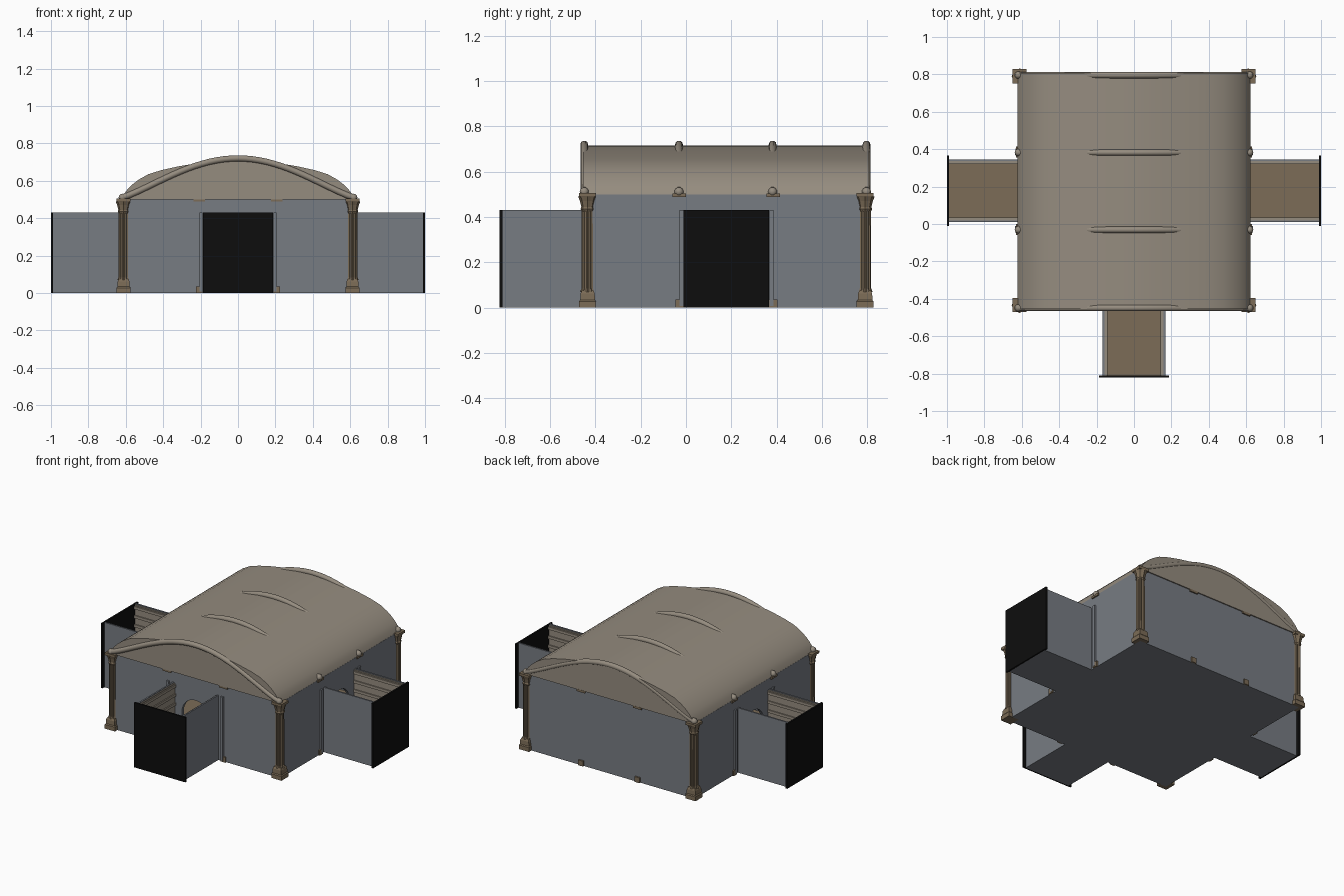
import bpy, bmesh
from math import sin, cos, pi, radians
from mathutils import Matrix, Vector

if "Cube" in bpy.data.objects:
    bpy.data.objects.remove(bpy.data.objects["Cube"], do_unlink=True)


def material(name, rgb):
    m = bpy.data.materials.new(name)
    m.use_nodes = True
    m.diffuse_color = (*rgb, 1)
    bsdf = m.node_tree.nodes["Principled BSDF"]
    bsdf.inputs["Base Color"].default_value = (*rgb, 1)
    bsdf.inputs["Roughness"].default_value = 0.8
    return m


STONE = material("taupe stone", (0.30, 0.262, 0.212))
GREY = material("blue grey wall", (0.185, 0.20, 0.225))
BROWN = material("brown stone", (0.20, 0.15, 0.095))
BLACK = material("black", (0.004, 0.004, 0.004))

# Hall dimensions, measured from the hall centre
HALF, WALL_H, CORRIDOR_H, END = 0.623, 0.5, 0.43, 1.0
CENTRE = Matrix.Translation((0, 0.178, 0))


def finish(name, bm, mat, matrix=Matrix(), smooth=False):
    bmesh.ops.recalc_face_normals(bm, faces=bm.faces)
    me = bpy.data.meshes.new(name)
    bm.to_mesh(me)
    bm.free()
    me.materials.append(mat)
    me.transform(CENTRE @ matrix)
    ob = bpy.data.objects.new(name, me)
    bpy.context.collection.objects.link(ob)
    if smooth:
        bpy.ops.object.select_all(action="DESELECT")
        ob.select_set(True)
        bpy.context.view_layer.objects.active = ob
        bpy.ops.object.shade_smooth_by_angle(angle=radians(35))
    return ob


def box(name, x, y, z, mat, matrix=Matrix()):
    """Box from (low, high) ranges on each axis."""
    bm = bmesh.new()
    bmesh.ops.create_cube(bm, size=1)
    for v in bm.verts:
        v.co = Vector([r[0] if c < 0 else r[1] for c, r in zip(v.co, (x, y, z))])
    return finish(name, bm, mat, matrix)


def prism(name, outline, y, mat, matrix=Matrix(), smooth=False):
    """Outline in x and z, extruded along y."""
    bm = bmesh.new()
    face = bm.faces.new([bm.verts.new((px, y[0], pz)) for px, pz in outline])
    ext = bmesh.ops.extrude_face_region(bm, geom=[face], use_keep_orig=True)
    verts = [g for g in ext["geom"] if isinstance(g, bmesh.types.BMVert)]
    bmesh.ops.translate(bm, verts=verts, vec=(0, y[1] - y[0], 0))
    return finish(name, bm, mat, matrix, smooth)


def stack(name, rings, sides, mat, matrix=Matrix(), flute=1.0, turn=0.0):
    """Rings of (radius, height) joined into a column part."""
    bm = bmesh.new()
    loops = []
    for r, z in rings:
        loop = []
        for i in range(sides):
            a = turn + 2 * pi * i / sides
            k = r * (flute if i % 2 else 1)
            loop.append(bm.verts.new((k * cos(a), k * sin(a), z)))
        loops.append(loop)
    for low, high in zip(loops, loops[1:]):
        for i in range(sides):
            j = (i + 1) % sides
            bm.faces.new((low[i], low[j], high[j], high[i]))
    bm.faces.new(loops[0])
    bm.faces.new(loops[-1])
    return finish(name, bm, mat, matrix)


# Hall floor
box("hall_floor_slab", (-HALF, HALF), (-HALF, HALF), (0, 0.008), GREY)
box("hall_floor_paving", (-0.6, 0.6), (-0.6, 0.6), (0.008, 0.012), BROWN)

# Arched doorway wall outline
DOOR_R, SPRING = 0.1, 0.25
arch = [(-DOOR_R * cos(pi * i / 16), SPRING + DOOR_R * sin(pi * i / 16))
        for i in range(17)]
door_wall = [(-HALF, 0.008), (-DOOR_R, 0.008), *arch, (DOOR_R, 0.008),
             (HALF, 0.008), (HALF, WALL_H), (-HALF, WALL_H)]


def entrance(side, turn):
    """Doorway wall with an open-topped corridor closed by a black end."""
    prism(side + "_wall", door_wall, (-HALF, -HALF + 0.02), GREY, turn)
    box(side + "_corridor_slab", (-0.168, 0.168), (-END + 0.01, -HALF),
        (0, 0.008), GREY, turn)
    box(side + "_corridor_paving", (-0.15, 0.15), (-END + 0.01, -HALF),
        (0.008, 0.012), BROWN, turn)
    box(side + "_end_panel", (-0.188, 0.188), (-END, -END + 0.012),
        (0, CORRIDOR_H), BLACK, turn)
    for s in (-1, 1):
        def span(a, b):
            return tuple(sorted((s * a, s * b)))
        box(side + "_corridor_wall", span(0.158, 0.168), (-END + 0.01, -HALF),
            (0.004, CORRIDOR_H), GREY, turn)
        box(side + "_corridor_lining", span(0.15, 0.158), (-END + 0.012, -HALF),
            (0.008, CORRIDOR_H - 0.005), STONE, turn)
        for z in (0.04, 0.28, 0.34, 0.40):
            box(side + "_corridor_moulding", span(0.143, 0.15),
                (-END + 0.012, -HALF), (z, z + 0.018), STONE, turn)
        box(side + "_door_post", span(0.19, 0.207), (-HALF - 0.012, -HALF),
            (0.008, CORRIDOR_H), GREY, turn)


entrance("front", Matrix())
entrance("left", Matrix.Rotation(pi / 2, 4, "Z"))
entrance("right", Matrix.Rotation(-pi / 2, 4, "Z"))
box("back_wall", (-HALF, HALF), (HALF - 0.02, HALF), (0.008, WALL_H), GREY)

# Projecting feet and caps of the columns buried in the walls
for k in range(4):
    turn = Matrix.Rotation(k * pi / 2, 4, "Z")
    for x in (-0.207, 0.207):
        box("pilaster_foot", (x - 0.018, x + 0.018), (-HALF - 0.01, -HALF),
            (0, 0.035), BROWN, turn)
        box("pilaster_cap", (x - 0.03, x + 0.03), (-HALF - 0.008, -HALF),
            (0.488, 0.503), BROWN, turn)

# Corner columns
for sx in (-1, 1):
    for sy in (-1, 1):
        at = Matrix.Translation((sx * 0.612, sy * 0.612, 0))
        stack("column_plinth", [(0.053, 0), (0.053, 0.028), (0.046, 0.034),
              (0.044, 0.062), (0.036, 0.075)], 4, BROWN, at, turn=pi / 4)
        stack("column_shaft", [(0.033, 0.07), (0.027, 0.085), (0.026, 0.44)],
              24, BROWN, at, flute=0.84)
        stack("column_capital", [(0.026, 0.425), (0.031, 0.435), (0.028, 0.445),
              (0.034, 0.47), (0.042, 0.49)], 16, BROWN, at, flute=0.9)
        stack("column_abacus", [(0.05, 0.487), (0.053, 0.492), (0.053, 0.505)],
              4, BROWN, at, turn=pi / 4)

# Barrel roof with closed ends
half = [(0.622, 0.5), (0.61, 0.528), (0.592, 0.553), (0.565, 0.58), (0.53, 0.607),
        (0.48, 0.635), (0.41, 0.657), (0.32, 0.677), (0.22, 0.694), (0.11, 0.71)]
profile = half + [(0, 0.715)] + [(-x, z) for x, z in reversed(half)]
prism("barrel_roof", profile, (-0.632, 0.63), STONE, smooth=True)

# Arched roof ribs
for y in (-0.627, -0.209, 0.204, 0.618):
    curve = bpy.data.curves.new("roof_rib", "CURVE")
    curve.dimensions = "3D"
    curve.bevel_depth = 0.017
    curve.bevel_resolution = 3
    curve.use_fill_caps = True
    steps = 32
    path = curve.splines.new("POLY")
    path.points.add(steps)
    for i, p in enumerate(path.points):
        x = 0.622 * (2 * i / steps - 1)
        lift = max(cos(pi * x / 1.244), 0) ** 1.2
        p.co = (x, y + 0.178, 0.51 + 0.21 * lift, 1)
    rib = bpy.data.objects.new("roof_rib", curve)
    bpy.context.collection.objects.link(rib)
    curve.materials.append(STONE)
    bpy.ops.object.select_all(action="DESELECT")
    rib.select_set(True)
    bpy.context.view_layer.objects.active = rib
    bpy.ops.object.convert(target="MESH")
    bpy.ops.object.shade_smooth_by_angle(angle=radians(40))

    # Rounded rib ends above the eaves
    for s in (-1, 1):
        bm = bmesh.new()
        bmesh.ops.create_uvsphere(bm, u_segments=12, v_segments=8, radius=0.02)
        finish("rib_end", bm, STONE, Matrix.Translation((s * 0.618, y, 0.511)), True)
